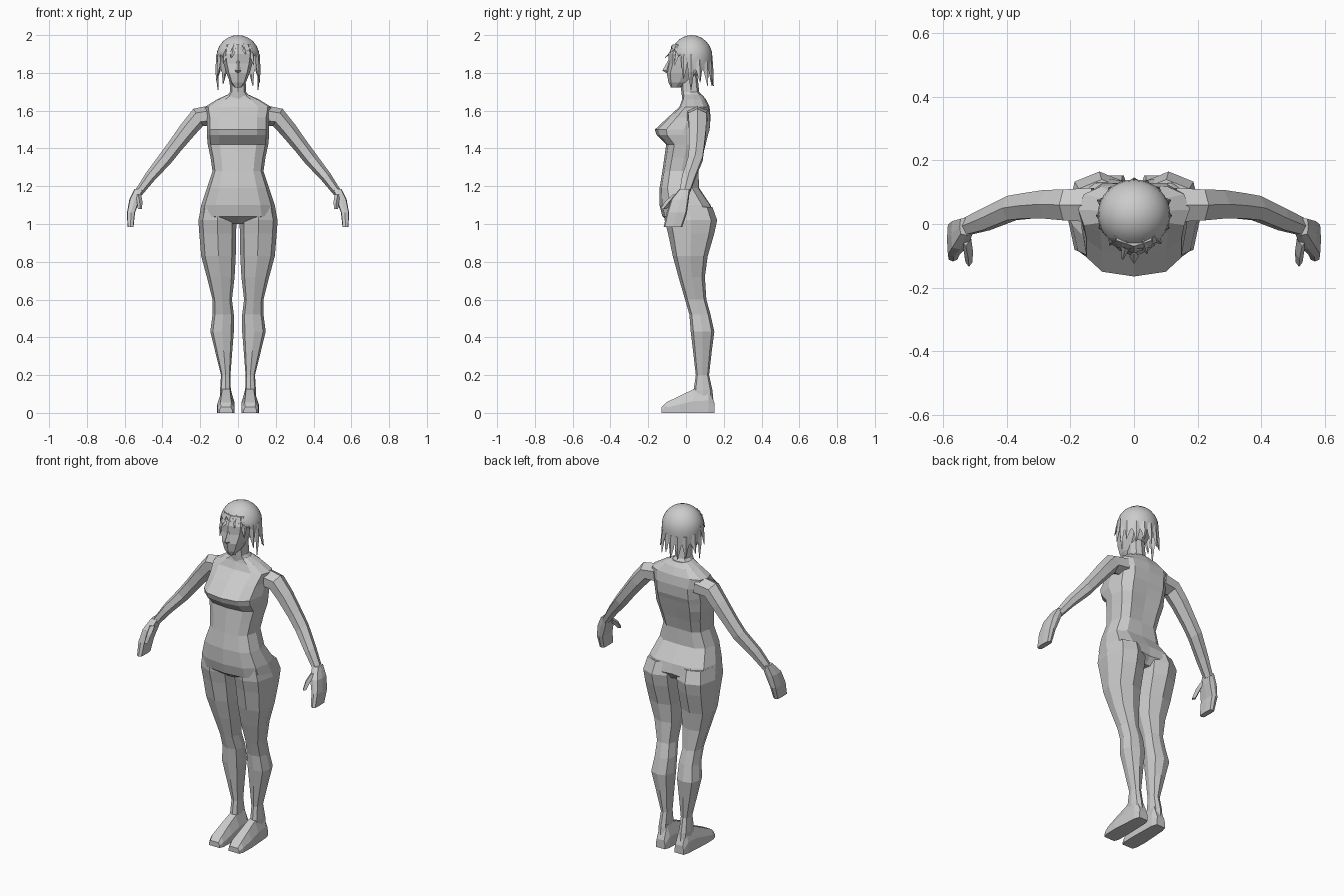
import bpy, bmesh, math
from mathutils import Vector

if "Cube" in bpy.data.objects:
    bpy.data.objects.remove(bpy.data.objects["Cube"])

grey = bpy.data.materials.new("plain_grey")
grey.diffuse_color = (0.6, 0.6, 0.6, 1)
grey.use_nodes = True
grey.node_tree.nodes["Principled BSDF"].inputs["Base Color"].default_value = grey.diffuse_color


def finish(name, bm, mirror=False, smooth=False):
    bmesh.ops.recalc_face_normals(bm, faces=bm.faces)
    me = bpy.data.meshes.new(name)
    bm.to_mesh(me)
    bm.free()
    me.materials.append(grey)
    ob = bpy.data.objects.new(name, me)
    bpy.context.collection.objects.link(ob)
    if mirror:
        m = ob.modifiers.new("mirror", 'MIRROR')
        m.use_mirror_merge = False
    if smooth:
        for p in me.polygons:
            p.use_smooth = True
    return ob


def skin(bm, rings):
    """Join rings of equal length with quads and close both ends."""
    vs = [[bm.verts.new(p) for p in r] for r in rings]
    n = len(vs[0])
    for a, b in zip(vs, vs[1:]):
        for i in range(n):
            bm.faces.new((a[i], a[(i + 1) % n], b[(i + 1) % n], b[i]))
    bm.faces.new(vs[0])
    bm.faces.new(vs[-1])


def loft(name, rings, **kw):
    bm = bmesh.new()
    skin(bm, rings)
    return finish(name, bm, **kw)


def oval(z, x0, x1, y0, y1, n=8, power=0.75, crease=0.0):
    """Horizontal rounded ring; crease pulls the rear centre inward."""
    cx, cy, rx, ry = (x0 + x1) / 2, (y0 + y1) / 2, (x1 - x0) / 2, (y1 - y0) / 2
    pts = []
    for i in range(n):
        a = 2 * math.pi * i / n
        s, c = math.sin(a), -math.cos(a)
        x = math.copysign(abs(s) ** power, s) if abs(s) > 1e-6 else 0
        y = math.copysign(abs(c) ** power, c) if abs(c) > 1e-6 else 0
        if i == n // 2:
            y -= crease / ry
        pts.append((cx + rx * x, cy + ry * y, z))
    return pts


# Torso and pelvis: height, half width, front, back, rear crease
torso = [
    (1.685, .055, -.015, .085, 0), (1.66, .11, -.02, .105, 0),
    (1.62, .175, -.035, .125, 0), (1.565, .165, -.095, .14, .01),
    (1.50, .165, -.165, .14, .015), (1.47, .165, -.155, .13, .015),
    (1.42, .16, -.105, .115, .015), (1.35, .145, -.115, .095, .015),
    (1.28, .135, -.125, .075, .01), (1.19, .165, -.14, .075, .005),
    (1.10, .195, -.14, .14, .01), (1.04, .205, -.125, .163, .03),
    (1.00, .10, -.07, .12, .02),
]
loft("torso", [oval(z, -w, w, f, b, 12, .72, c) for z, w, f, b, c in torso])

# Legs: height, inner, outer, front, back
leg = [
    (1.09, .008, .195, -.115, .14), (1.02, .008, .21, -.113, .165),
    (.95, .010, .205, -.095, .15), (.83, .012, .195, -.07, .115),
    (.72, .018, .165, -.04, .10), (.60, .032, .135, -.005, .108),
    (.52, .022, .135, .018, .13), (.43, .022, .147, .025, .15),
    (.33, .030, .122, .037, .137), (.20, .040, .09, .052, .122),
    (.12, .038, .095, .04, .14), (.07, .035, .095, .04, .145),
]
loft("leg", [oval(*r) for r in leg], mirror=True)

# Feet, skinned from toe to heel: y, inner, outer, top height, top inset
foot = [(-.13, .03, .098, .03, .008), (-.105, .02, .108, .055, .015),
        (-.03, .018, .11, .092, .022), (.04, .02, .105, .125, .022),
        (.12, .022, .1, .13, .018), (.152, .032, .09, .05, .005)]
loft("foot", [[(a, y, 0), (b, y, 0), (b, y, t * .5), (b - i, y, t),
               (a + i, y, t), (a, y, t * .5)] for y, a, b, t, i in foot],
     mirror=True)

# Arms: x, y, z of the centre line, radius across, radius in y
arm = [(.13, .06, 1.575, .055, .062), (.21, .06, 1.565, .052, .056),
       (.265, .062, 1.50, .046, .052), (.335, .057, 1.41, .040, .046),
       (.385, .05, 1.345, .038, .044), (.465, .015, 1.25, .030, .040),
       (.527, -.008, 1.165, .022, .031)]
rings = []
for i, (x, y, z, ra, ry) in enumerate(arm):
    p, q = Vector(arm[max(i - 1, 0)][:3]), Vector(arm[min(i + 1, 6)][:3])
    d = (q - p).normalized()
    side = d.cross(Vector((0, 1, 0))).normalized()
    rings.append([Vector((x, y, z)) + side * ra * math.cos(t)
                  + Vector((0, 1, 0)) * ry * math.sin(t)
                  for t in (math.pi * k / 3 for k in range(6))])
loft("arm", rings, mirror=True)

# Hands with bent fingers and a thumb
hand = [(1.185, .505, .548, -.035, .02), (1.13, .52, .575, -.08, .015),
        (1.06, .545, .588, -.102, .005), (.985, .553, .585, -.118, -.02)]
loft("hand", [oval(z, a, b, f, k, 8, .4) for z, a, b, f, k in hand],
     mirror=True)
thumb = [(1.155, .512, .545, -.07, -.02), (1.12, .506, .535, -.11, -.065),
         (1.08, .508, .53, -.135, -.105)]
loft("thumb", [oval(z, a, b, f, k, 4) for z, a, b, f, k in thumb],
     mirror=True)

# Neck and head
neck = [(1.665, .07, -.02, .095), (1.70, .042, -.025, .07),
        (1.79, .04, -.03, .06)]
loft("neck", [oval(z, -w, w, f, b) for z, w, f, b in neck])
head = [(1.722, .018, -.08, -.03), (1.75, .042, -.093, .02),
        (1.80, .062, -.102, .07), (1.85, .076, -.092, .10),
        (1.90, .084, -.092, .11), (1.95, .07, -.07, .09)]
loft("head", [oval(z, -w, w, f, b) for z, w, f, b in head])
nose = [(1.865, .006, -.095, -.08), (1.812, .015, -.125, -.08),
        (1.80, .009, -.105, -.08)]
loft("nose", [oval(z, -w, w, f, b, 4) for z, w, f, b in nose])

# Hair cap: dome that continues down into a jagged hem, short at the front
bm = bmesh.new()
N = 32
grid = []
for k in range(1, 10):
    row = []
    for i in range(N):
        a = 2 * math.pi * i / N
        back = (1 - math.cos(a)) / 2
        hem = 1.925 - .13 * min(1, back * 1.7) + (.022 if i % 2 else -.012)
        if k <= 6:
            t = k / 6 * math.pi / 2
            r, z = math.sin(t), 1.885 + .115 * math.cos(t)
            z = max(z, hem)
        else:
            r = 1 - .012 * (k - 6)
            z = min(1.885, 1.885 + (hem - 1.885) * (k - 6) / 3)
            z = max(z, hem)
        row.append(bm.verts.new((.114 * r * math.sin(a),
                                 .03 - .11 * r * math.cos(a), z)))
    grid.append(row)
top = bm.verts.new((0, .03, 2.0))
for i in range(N):
    j = (i + 1) % N
    bm.faces.new((top, grid[0][i], grid[0][j]))
    for a, b in zip(grid, grid[1:]):
        bm.faces.new((a[i], b[i], b[j], a[j]))
bmesh.ops.remove_doubles(bm, verts=bm.verts, dist=.0005)
finish("hair_cap", bm, smooth=True)

# Pointed locks: angle from front (degrees), root height, tip height, flare
locks = [(-38, 1.95, 1.85, .012), (-14, 1.955, 1.88, .035),
         (18, 1.955, 1.90, .02), (42, 1.95, 1.84, .012),
         (-68, 1.90, 1.78, .005), (68, 1.90, 1.77, .005),
         (-88, 1.90, 1.71, -.008), (88, 1.90, 1.71, -.008),
         (-112, 1.87, 1.76, .01), (112, 1.87, 1.75, .01),
         (-138, 1.86, 1.74, .004), (138, 1.86, 1.73, .004),
         (-160, 1.86, 1.73, .004), (160, 1.86, 1.75, 0),
         (180, 1.86, 1.73, .005)]
bm = bmesh.new()
for deg, z0, z1, flare in locks:
    def spot(d, z, extra):
        a = math.radians(d)
        h = min(1, max(0, (z - 1.885) / .115))
        r = math.sqrt(1 - h * h)
        return (math.sin(a) * (.114 * r + extra),
                .03 - math.cos(a) * (.11 * r + extra), z)
    mid = (z0 + z1) / 2
    w = 11
    skin(bm, [[spot(deg - w, z0, -.004), spot(deg, z0, .002),
               spot(deg + w, z0, -.004), spot(deg, z0, -.012)],
              [spot(deg - w * .8, mid, -.004), spot(deg, mid, .006),
               spot(deg + w * .8, mid, -.004), spot(deg, mid, -.010)],
              [spot(deg - 1, z1, flare), spot(deg, z1, flare + .002),
               spot(deg + 1, z1, flare), spot(deg, z1, flare - .002)]])
finish("hair_locks", bm)
